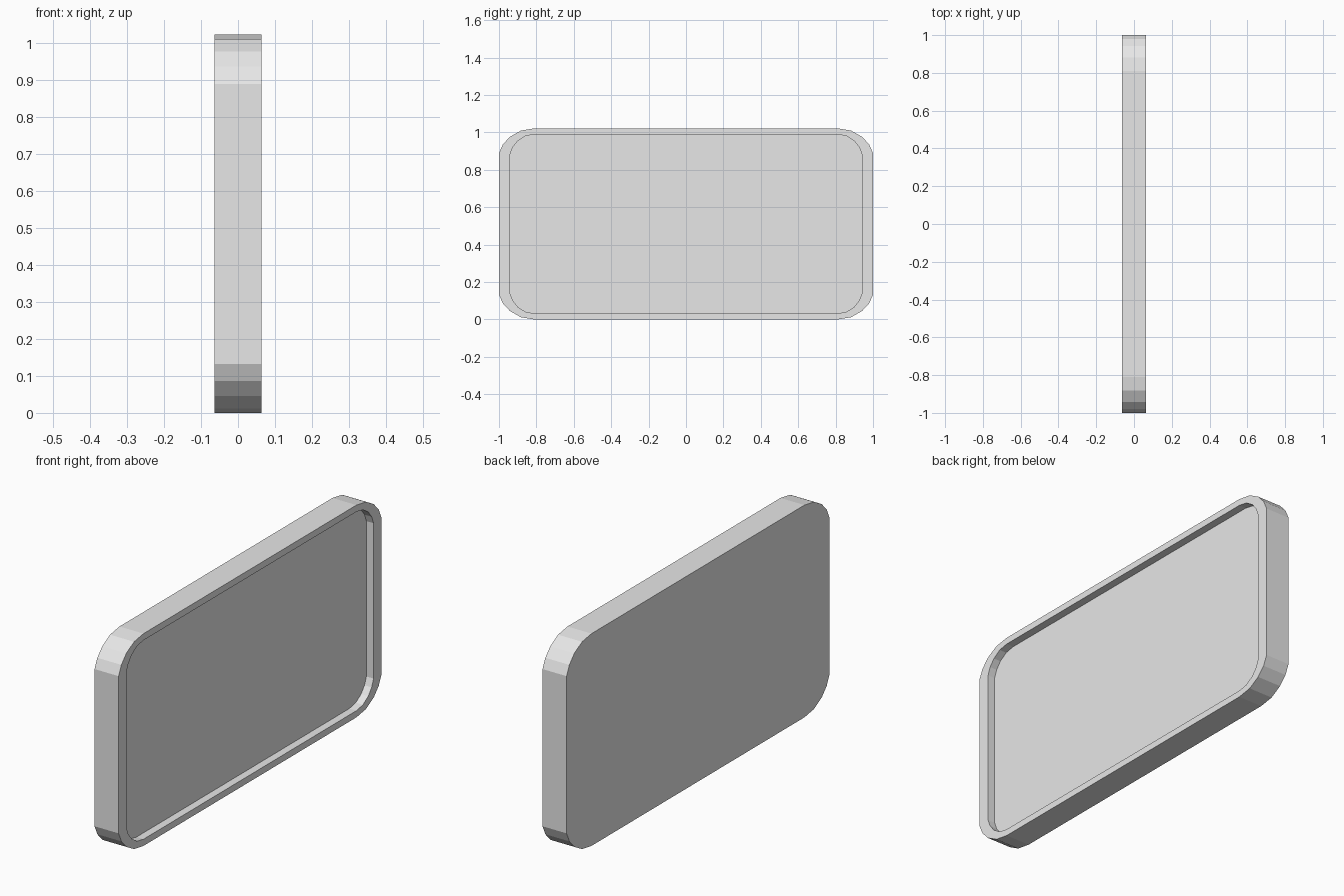
import bpy
import bmesh

cube = bpy.data.objects.get("Cube")
if cube:
    bpy.data.objects.remove(cube)

HALF_THICK = 0.064
RECESS_DEPTH = 0.038
HEIGHT = 1.022
# Corner facets: fraction of the corner's width and height at each step
CORNER = [(0, 1), (0.11, 0.65), (0.31, 0.34), (0.62, 0.09), (1, 0)]


def material(name, colour):
    mat = bpy.data.materials.new(name)
    mat.use_nodes = True
    mat.diffuse_color = colour
    mat.node_tree.nodes["Principled BSDF"].inputs["Base Color"].default_value = colour
    return mat


def rounded_outline(half_y, half_z, corner_y, corner_z):
    """Faceted rounded rectangle as (y, z) points, counter-clockwise from +x."""
    quarter = [(half_y - a * corner_y, half_z - b * corner_z) for a, b in CORNER]
    points = list(quarter)
    points += [(-y, z) for y, z in reversed(quarter)]
    points += [(-y, -z) for y, z in quarter]
    points += [(y, -z) for y, z in reversed(quarter)]
    return points


def ring(bm, outline, x):
    return [bm.verts.new((x, y, z + HEIGHT / 2)) for y, z in outline]


def bridge(bm, first, second):
    count = len(first)
    for i in range(count):
        j = (i + 1) % count
        bm.faces.new((first[i], first[j], second[j], second[i]))


# Tray: flat back, outer wall, narrow rim and recessed panel
outer = rounded_outline(1.0, HEIGHT / 2, 0.19, 0.1325)
inner = rounded_outline(0.94, HEIGHT / 2 - 0.032, 0.13, 0.105)
bm = bmesh.new()
rings = [
    ring(bm, outer, -HALF_THICK),
    ring(bm, outer, HALF_THICK),
    ring(bm, inner, HALF_THICK),
    ring(bm, inner, HALF_THICK - RECESS_DEPTH),
]
for first, second in zip(rings, rings[1:]):
    bridge(bm, first, second)
bm.faces.new(list(reversed(rings[0])))
bm.faces.new(rings[-1])
bmesh.ops.recalc_face_normals(bm, faces=bm.faces)

mesh = bpy.data.meshes.new("recessed_panel")
bm.to_mesh(mesh)
bm.free()
mesh.materials.append(material("light grey", (0.8, 0.8, 0.8, 1)))
panel = bpy.data.objects.new("recessed_panel", mesh)
bpy.context.collection.objects.link(panel)
